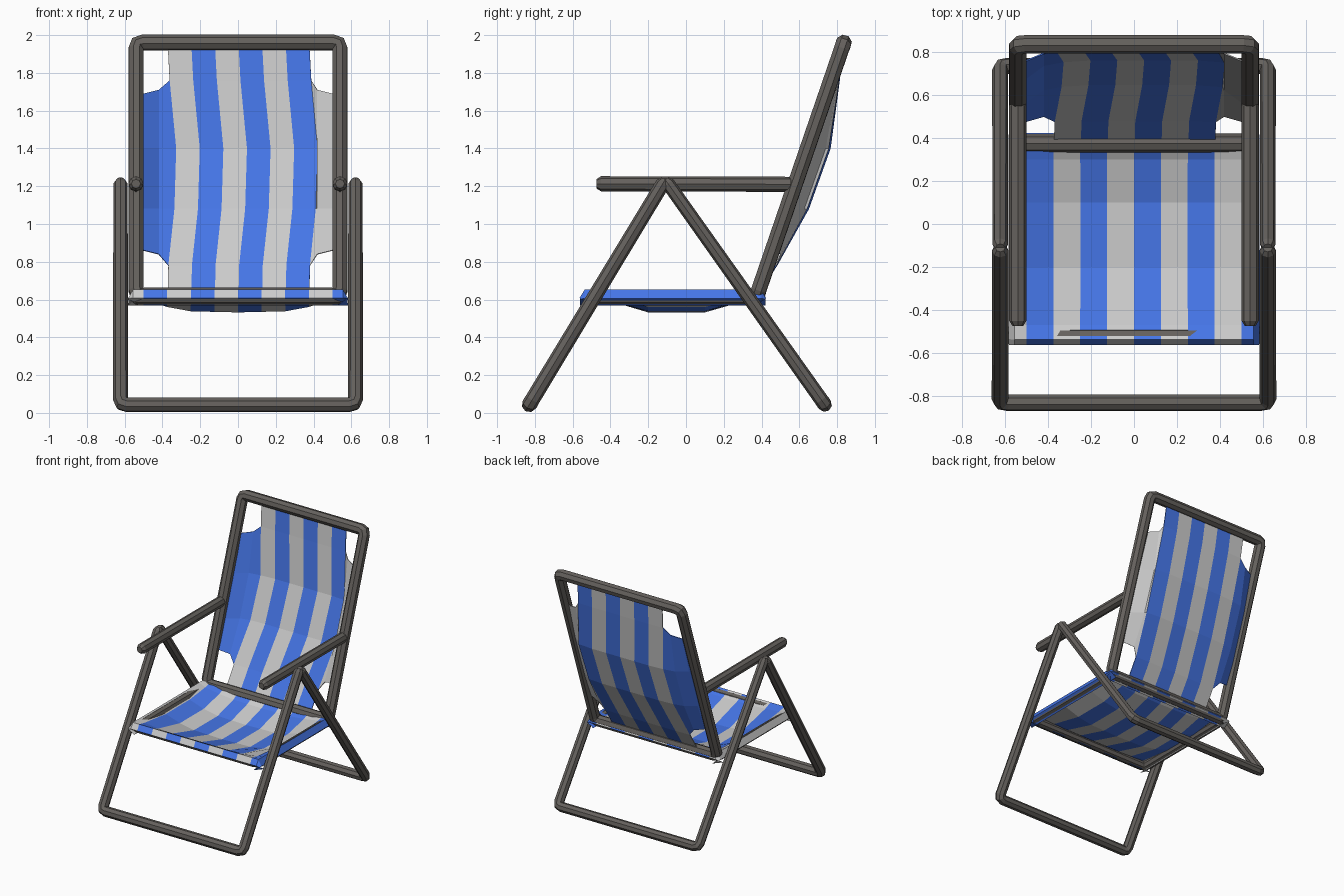
import bpy, bmesh
from mathutils import Vector

if "Cube" in bpy.data.objects:
    bpy.data.objects.remove(bpy.data.objects["Cube"])


def material(name, rgb):
    m = bpy.data.materials.new(name)
    m.diffuse_color = (*rgb, 1)
    m.use_nodes = True
    m.node_tree.nodes["Principled BSDF"].inputs["Base Color"].default_value = m.diffuse_color
    return m


FRAME = material("dark_frame", (0.13, 0.12, 0.11))
BLUE = material("blue_cloth", (0.06, 0.18, 0.80))
PALE = material("pale_cloth", (0.62, 0.62, 0.61))


def tube(name, corners, r, closed=False):
    """Eight-sided tube along a path, chamfered corners and tapered ends."""
    P = [Vector(c) for c in corners]
    n, pts, d = len(P), [], 0.035
    for i, p in enumerate(P):
        if not closed and i in (0, n - 1):
            q = P[1] if i == 0 else P[-2]
            ends = [(p, 0.6), (p + (q - p).normalized() * 0.025, 1.0)]
            pts += ends if i == 0 else ends[::-1]
        else:
            a = p + (P[i - 1] - p).normalized() * d
            b = p + (P[(i + 1) % n] - p).normalized() * d
            pts += [(a, 1.05), ((p * 2 + a + b) / 4, 1.08), (b, 1.05)]
    cu = bpy.data.curves.new(name, 'CURVE')
    cu.dimensions = '3D'
    cu.bevel_depth = r
    cu.bevel_resolution = 2
    cu.use_fill_caps = True
    s = cu.splines.new('POLY')
    s.points.add(len(pts) - 1)
    for sp, (v, k) in zip(s.points, pts):
        sp.co = (*v, 1)
        sp.radius = k
    s.use_cyclic_u = closed
    s.use_smooth = False
    cu.materials.append(FRAME)
    ob = bpy.data.objects.new(name, cu)
    bpy.context.collection.objects.link(ob)
    bpy.ops.object.select_all(action='DESELECT')
    ob.select_set(True)
    bpy.context.view_layer.objects.active = ob
    bpy.ops.object.convert(target='MESH')


def lerp(table, x):
    for (a, fa), (b, fb) in zip(table, table[1:]):
        if x <= b:
            return fa + (fb - fa) * max(0, x - a) / (b - a)
    return table[-1][1]


def cloth(name, patches):
    """Each patch is (columns of points, function column index -> is blue)."""
    bm = bmesh.new()
    for cols, blue in patches:
        V = [[bm.verts.new(p) for p in c] for c in cols]
        for i in range(len(V) - 1):
            for j in range(len(V[i]) - 1):
                f = bm.faces.new((V[i][j], V[i + 1][j], V[i + 1][j + 1], V[i][j + 1]))
                f.material_index = 0 if blue(i) else 1
    bmesh.ops.remove_doubles(bm, verts=bm.verts, dist=1e-5)
    bmesh.ops.recalc_face_normals(bm, faces=bm.faces)
    me = bpy.data.meshes.new(name)
    bm.to_mesh(me)
    bm.free()
    me.materials.append(BLUE)
    me.materials.append(PALE)
    ob = bpy.data.objects.new(name, me)
    bpy.context.collection.objects.link(ob)
    so = ob.modifiers.new("thickness", 'SOLIDIFY')
    so.thickness = 0.006
    so.offset = 0


# Leg frames: two U shapes meeting under the armrests
for name, y, r in (("front_leg", -0.83, 0.038), ("rear_leg", 0.735, 0.036)):
    top, foot = (-0.11, 1.235), (y, 0.043)
    tube(name, [(-0.622, *top), (-0.622, *foot), (0.622, *foot), (0.622, *top)], r)

# Back frame and seat frame: closed loops
lo, hi = (0.375, 0.62), (0.835, 1.96)
tube("back_frame", [(-0.54, *lo), (-0.54, *hi), (0.54, *hi), (0.54, *lo)], 0.041, True)
tube("seat_frame", [(-0.54, -0.52, 0.61), (-0.54, 0.38, 0.61),
                    (0.54, 0.38, 0.61), (0.54, -0.52, 0.61)], 0.034, True)

# Armrests
for side, x in (("left", -0.54), ("right", 0.54)):
    tube("armrest_" + side, [(x, -0.475, 1.213), (x, 0.575, 1.21)], 0.04)

# Seat cloth: sagging sheet rolled over the seat frame on all four sides
stripes = [-0.5 + 0.125 * k for k in range(9)]
xs = [(-0.53, -0.08), (-0.58, -0.045), (-0.555, 0)] + [(x, 0) for x in stripes] + \
     [(0.555, 0), (0.58, -0.045), (0.53, -0.08)]
ys = [(-0.5, -0.08), (-0.56, -0.04), (-0.535, 0), (-0.47, 0), (-0.2, 0),
      (0.1, 0), (0.3, 0), (0.395, 0), (0.42, -0.04), (0.36, -0.08)]
sag_x = [(0, 1), (0.25, 0.95), (0.375, 0.75), (0.5, 0.4), (0.555, 0)]
sag_y = [(-0.535, 0), (-0.47, 0.3), (-0.2, 1), (0.1, 1), (0.3, 0.5), (0.395, 0)]
cols = []
for x, dx in xs:
    cols.append([(x, y, 0.65 + min(dx, dy) -
                  (0 if dx or dy else 0.115 * lerp(sag_x, abs(x)) * lerp(sag_y, y)))
                 for y, dy in ys])
cloth("seat", [(cols, lambda i: i > 2 and i % 2 == 1 or i > 10)])

# Back cloth: striped panel with a wing each side lashed to the frame
sag_z = [(0.62, 0), (0.78, 0.05), (1.08, 0.115), (1.4, 0.12), (1.76, 0.045), (1.95, 0)]
drift = [(0.62, 0), (0.78, 0.003), (1.08, 0.035), (1.42, 0.045), (1.76, 0.01), (1.95, 0)]
depth = [(0.34, 1), (0.41, 0.85), (0.5, 0.3), (0.54, 0)]


def back_point(x, z, shift=True):
    y = lo[0] + (z - lo[1]) * (hi[0] - lo[0]) / (hi[1] - lo[1])
    return (x + (lerp(drift, z) if shift else 0),
            y + lerp(sag_z, z) * lerp(depth, abs(x)), z)


rows = [0.62, 0.78, 1.08, 1.4, 1.76, 1.95]
panel = [[back_point(-0.372 + 0.125 * k, z) for z in rows] for k in range(7)]


def wing(s):
    out = []
    for x, a, b in ((0.54, 0.87, 1.69), (0.5, 0.86, 1.69), (0.42, 0.84, 1.71)):
        out.append([back_point(s * x, min(max(z, a), b), False) for z in rows[1:-1]])
    out.append(panel[0 if s < 0 else -1][1:-1])
    return out


cloth("backrest", [(panel, lambda i: i % 2 == 1),
                   (wing(-1), lambda i: True), (wing(1), lambda i: False)])
